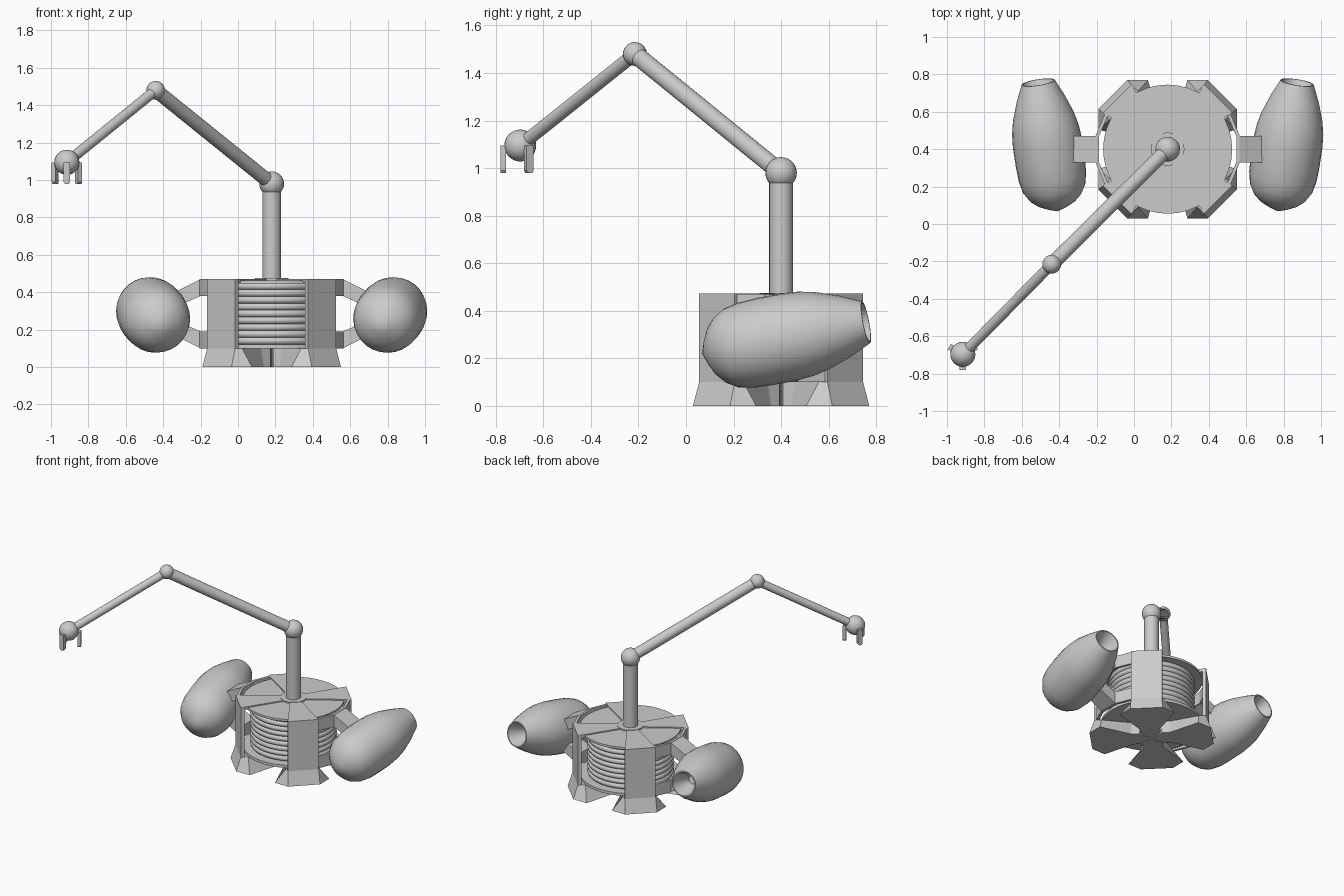
import bpy, bmesh
from math import pi, cos, sin, radians
from mathutils import Vector, Matrix

if "Cube" in bpy.data.objects:
    bpy.data.objects.remove(bpy.data.objects["Cube"])

CX, CY = 0.18, 0.40          # centre of the drum body
CENTRE = Vector((CX, CY, 0))


def finish(bm, name, smooth=None):
    bmesh.ops.recalc_face_normals(bm, faces=bm.faces[:])
    me = bpy.data.meshes.new(name)
    bm.to_mesh(me)
    bm.free()
    ob = bpy.data.objects.new(name, me)
    bpy.context.collection.objects.link(ob)
    if smooth:
        bpy.ops.object.select_all(action='DESELECT')
        ob.select_set(True)
        bpy.context.view_layer.objects.active = ob
        bpy.ops.object.shade_smooth_by_angle(angle=radians(smooth))
    return ob


def loft(bm, low, high):
    """Closed solid between two matching 3D polygons."""
    a = [bm.verts.new(p) for p in low]
    b = [bm.verts.new(p) for p in high]
    n = len(a)
    bm.faces.new(a[::-1])
    bm.faces.new(b)
    for i in range(n):
        bm.faces.new((a[i], a[(i + 1) % n], b[(i + 1) % n], b[i]))


def both_sides(half):
    """Mirror an (r, t) half outline across the radial axis."""
    return half + [(r, -t) for r, t in reversed(half)]


def around(half, z, angle):
    """Place a mirrored (radial, tangential) outline at an angle on the drum."""
    c, s = cos(angle), sin(angle)
    return [(CX + r * c - t * s, CY + r * s + t * c, z) for r, t in both_sides(half)]


def rod(name, p, q, r1, r2=None, seg=24):
    p, q = Vector(p), Vector(q)
    bm = bmesh.new()
    rot = (q - p).to_track_quat('Z', 'Y').to_matrix().to_4x4()
    bmesh.ops.create_cone(bm, cap_ends=True, segments=seg, radius1=r1,
                          radius2=r1 if r2 is None else r2, depth=(q - p).length,
                          matrix=Matrix.Translation((p + q) / 2) @ rot)
    return finish(bm, name, 40)


def ball(name, p, r):
    bm = bmesh.new()
    bmesh.ops.create_uvsphere(bm, u_segments=24, v_segments=16, radius=r,
                              matrix=Matrix.Translation(p))
    return finish(bm, name, 40)


def lathe(name, profile, matrix, seg=28, closed=False, smooth=40):
    """Revolve an (r, z) profile about local z."""
    bm = bmesh.new()
    rings = [[bm.verts.new(matrix @ Vector((r * cos(2 * pi * k / seg),
                                            r * sin(2 * pi * k / seg), z)))
              for k in range(seg)] for r, z in profile]
    pairs = list(zip(rings, rings[1:])) + ([(rings[-1], rings[0])] if closed else [])
    for a, b in pairs:
        for k in range(seg):
            j = (k + 1) % seg
            bm.faces.new((a[k], a[j], b[j], b[k]))
    bmesh.ops.remove_doubles(bm, verts=bm.verts[:], dist=1e-5)
    return finish(bm, name, smooth)


# Drum: end plates, core and cable windings
rod("drum_bottom_plate", (CX, CY, 0.10), (CX, CY, 0.12), 0.345, seg=40)
rod("drum_top_plate", (CX, CY, 0.448), (CX, CY, 0.464), 0.345, seg=40)
rod("drum_core", (CX, CY, 0.11), (CX, CY, 0.455), 0.275, seg=32)
for i in range(9):
    ring = [(0.275 + 0.02 * cos(a * pi / 4), 0.02 * sin(a * pi / 4)) for a in range(8)]
    lathe(f"cable_winding_{i + 1}", ring,
          Matrix.Translation((CX, CY, 0.14 + i * 0.0365)), 40, True, 60)

# Four corner brackets with top wedges and flared feet
for i in range(4):
    ang = pi / 4 + i * pi / 2
    bm = bmesh.new()
    plate = [(0.358, 0.106), (0.382, 0.106)]
    loft(bm, around(plate, 0.10, ang), around(plate, 0.47, ang))
    wedge = [(0.06, 0.036), (0.382, 0.106)]
    loft(bm, around(wedge, 0.45, ang), around(wedge, 0.472, ang))
    finish(bm, f"corner_bracket_{i + 1}")
    bm = bmesh.new()
    loft(bm, around([(0.0, 0.001), (0.08, 0.07), (0.13, 0.07), (0.336, 0.187), (0.414, 0.11)], 0.0, ang),
         around([(0.0, 0.001), (0.06, 0.05), (0.13, 0.05), (0.33, 0.106), (0.382, 0.106)], 0.10, ang))
    finish(bm, f"foot_{i + 1}")

# Side bands and struts that hold the pods
for side, sx in (("left", -1), ("right", 1)):
    for level, z0, z1, e0, e1 in (("upper", 0.38, 0.47, 0.30, 0.38),
                                  ("lower", 0.10, 0.19, 0.19, 0.27)):
        bm = bmesh.new()
        half = [(0.338, 0.185), (0.385, 0.072)]
        outer = half + [(x, -y) for x, y in reversed(half)]
        inner = [(x - 0.018, y * 0.97) for x, y in outer]
        for k in range(3):
            quad = [outer[k], outer[k + 1], inner[k + 1], inner[k]]
            loft(bm, [(CX + sx * x, CY + y, z0) for x, y in quad],
                 [(CX + sx * x, CY + y, z1) for x, y in quad])
        finish(bm, f"{side}_{level}_band")
        bm = bmesh.new()
        x0, x1 = CX + sx * 0.38, CX + sx * 0.56
        loft(bm, [(x0, CY - 0.07, z0), (x0, CY + 0.07, z0), (x0, CY + 0.07, z1), (x0, CY - 0.07, z1)],
             [(x1, CY - 0.07, e0), (x1, CY + 0.07, e0), (x1, CY + 0.07, e1), (x1, CY - 0.07, e1)])
        finish(bm, f"{side}_{level}_strut")

    # Thruster pod with rounded nose and hollow nozzle
    nose = Vector((CX + sx * 0.588, 0.068, 0.22))
    tail = Vector((CX + sx * 0.692, 0.757, 0.352))
    axis = tail - nose
    L = axis.length
    pod = [(0, 0), (0.05, 0.018), (0.10, 0.043), (0.14, 0.078), (0.168, 0.125), (0.182, 0.19),
           (0.186, 0.27), (0.186, 0.38), (0.18, 0.45), (0.165, 0.52), (0.13, 0.62),
           (0.09, L), (0.082, L), (0.03, L - 0.14), (0, L - 0.14)]
    lathe(f"{side}_thruster_pod", pod,
          Matrix.Translation(nose) @ axis.to_track_quat('Z', 'Y').to_matrix().to_4x4())

# Mast and jointed arm
shoulder, elbow, wrist = (CX, CY, 0.98), (-0.44, -0.215, 1.48), (-0.915, -0.697, 1.095)
rod("mast_collar", (CX, CY, 0.455), (CX, CY, 0.475), 0.09, seg=16)
rod("mast", (CX, CY, 0.46), shoulder, 0.05)
ball("shoulder_joint", shoulder, 0.066)
rod("upper_arm", shoulder, elbow, 0.038)
ball("elbow_joint", elbow, 0.05)
rod("forearm", elbow, wrist, 0.028)
ball("wrist_joint", wrist, 0.067)

# Three gripper fingers with tapered tips
for i in range(3):
    ang = -pi / 2 + i * 2 * pi / 3
    frame = Matrix.Translation(wrist) @ Matrix.Rotation(ang, 4, 'Z')
    outline = [(-0.017, 0.0), (0.017, 0.0), (0.017, -0.105), (0.010, -0.115),
               (-0.010, -0.115), (-0.017, -0.105)]
    bm = bmesh.new()
    loft(bm, [frame @ Vector((0.060, t, z)) for t, z in outline],
         [frame @ Vector((0.084, t, z)) for t, z in outline])
    finish(bm, f"gripper_finger_{i + 1}")
